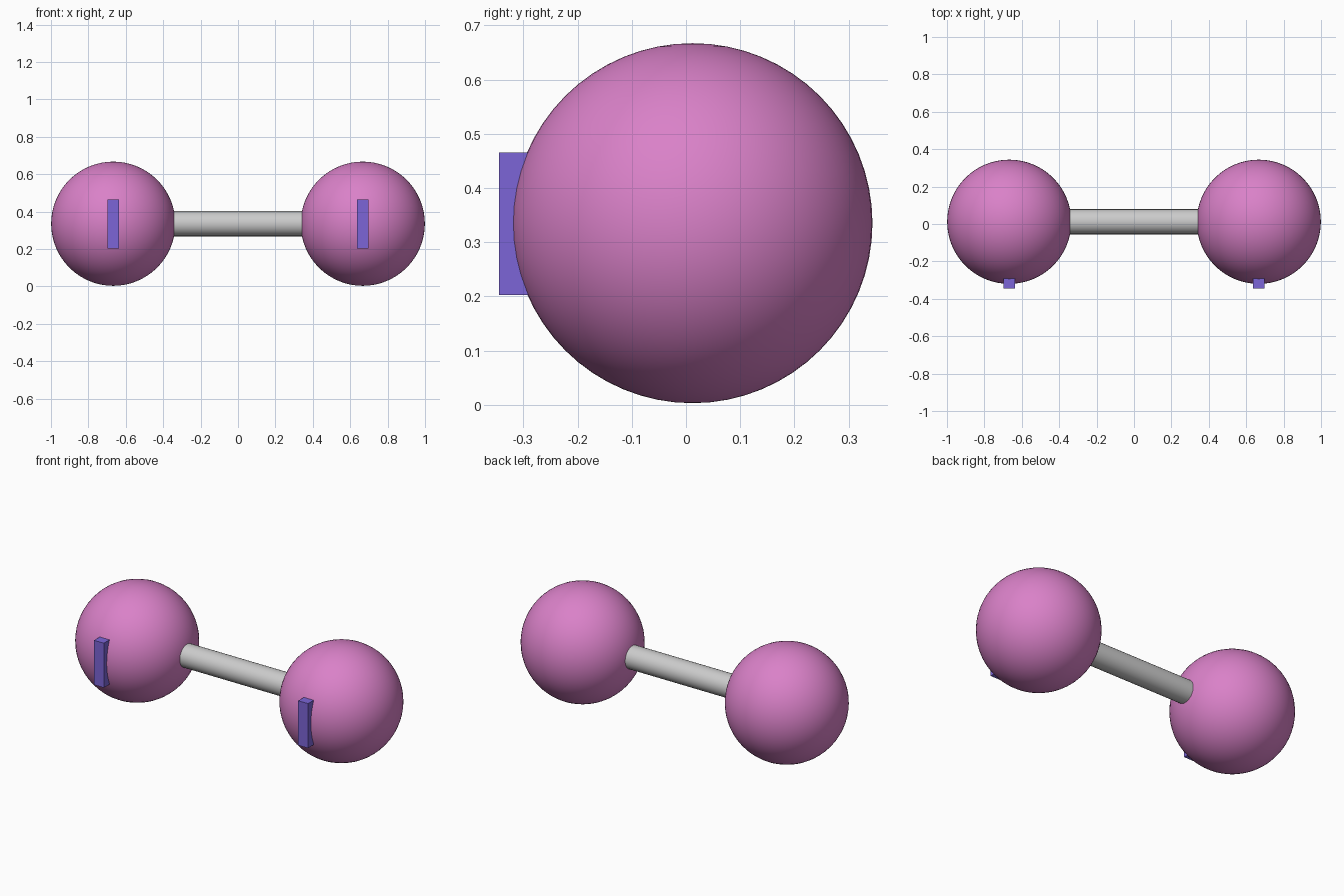
import bpy
from math import pi

if "Cube" in bpy.data.objects:
    bpy.data.objects.remove(bpy.data.objects["Cube"])

CX, CY, CZ = 0.667, 0.012, 0.335   # weight centre
R = 0.332


def material(name, colour):
    m = bpy.data.materials.new(name)
    m.diffuse_color = colour
    m.use_nodes = True
    m.node_tree.nodes["Principled BSDF"].inputs["Base Color"].default_value = m.diffuse_color
    return m


pink = material("pink", (0.70, 0.22, 0.58, 1))
violet = material("violet", (0.20, 0.13, 0.68, 1))

# Round weights, each with an upright tab on the front
for side, s in (("left", -1), ("right", 1)):
    bpy.ops.mesh.primitive_uv_sphere_add(segments=64, ring_count=32, radius=R,
                                         location=(s * CX, CY, CZ))
    ball = bpy.context.object
    ball.name = side + "_weight"
    ball.data.materials.append(pink)
    bpy.ops.object.shade_smooth()

    bpy.ops.mesh.primitive_cube_add(size=1, location=(s * CX, -0.3125, 0.334))
    tab = bpy.context.object
    tab.name = side + "_tab"
    tab.scale = (0.064, 0.065, 0.263)
    tab.data.materials.append(violet)

# Handle bar running between the weights
bpy.ops.mesh.primitive_cylinder_add(vertices=48, radius=0.067, depth=2 * CX - 0.4,
                                    location=(0, CY, CZ), rotation=(0, pi / 2, 0))
bpy.context.object.name = "handle_bar"
bpy.ops.object.shade_smooth_by_angle()
